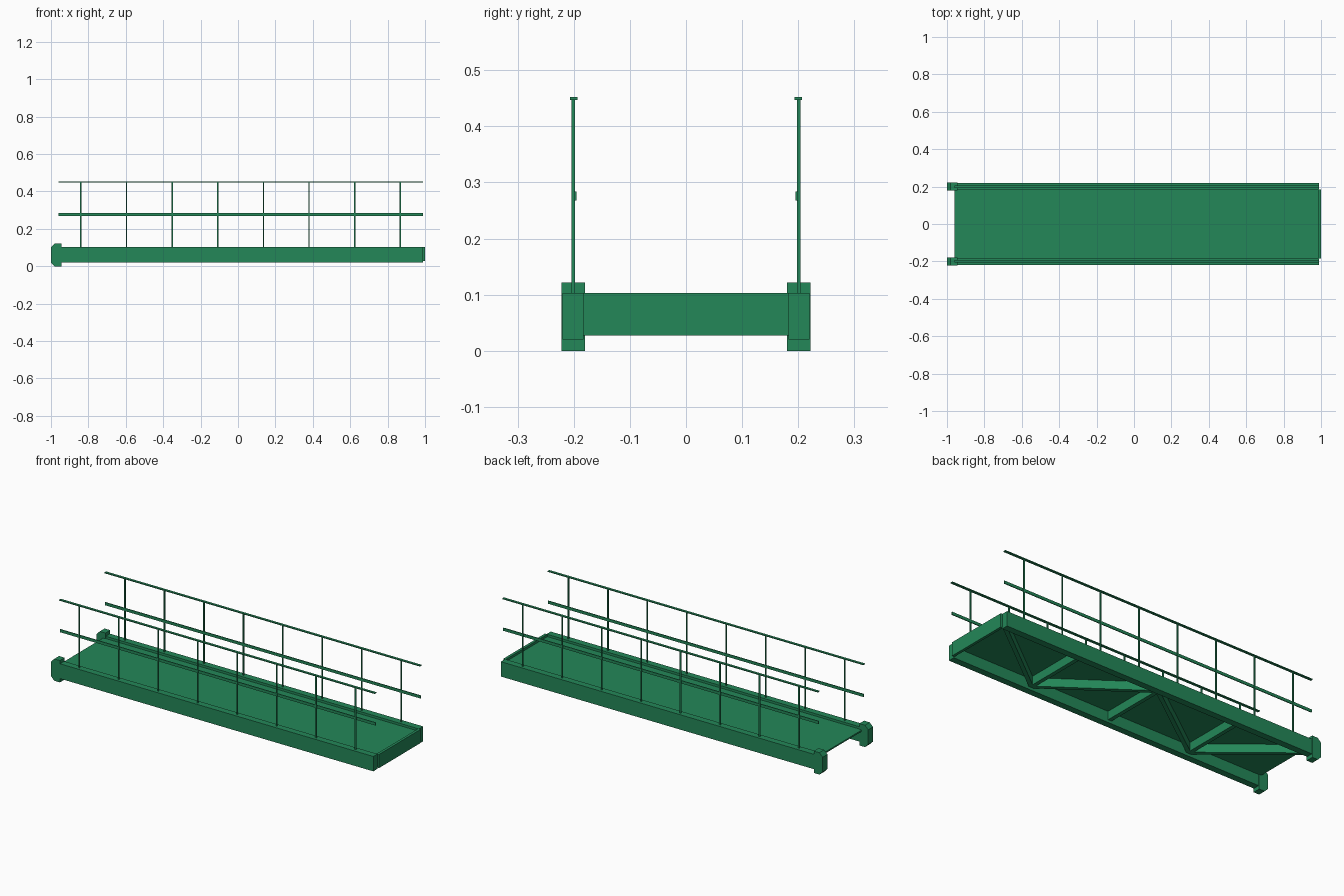
import bpy
import bmesh
import math
from mathutils import Vector

old = bpy.data.objects.get("Cube")
if old:
    bpy.data.objects.remove(old)

# Single painted-steel colour
green = bpy.data.materials.new("green_paint")
green.use_nodes = True
colour = (0.017, 0.245, 0.098, 1)
green.diffuse_color = colour
green.node_tree.nodes["Principled BSDF"].inputs["Base Color"].default_value = colour


def finish(name, bm):
    bmesh.ops.recalc_face_normals(bm, faces=bm.faces)
    mesh = bpy.data.meshes.new(name)
    bm.to_mesh(mesh)
    bm.free()
    mesh.materials.append(green)
    obj = bpy.data.objects.new(name, mesh)
    bpy.context.collection.objects.link(obj)
    return obj


def box(name, x, y, z):
    """Box from (min, max) ranges."""
    bm = bmesh.new()
    bmesh.ops.create_cube(bm, size=1)
    for v in bm.verts:
        v.co = [r[0] if c < 0 else r[1] for c, r in zip(v.co, (x, y, z))]
    return finish(name, bm)


def brace(name, start, end, width=0.022, low=0.035, high=0.085):
    """Upright bar between two plan points."""
    a, b = Vector(start), Vector(end)
    d = b - a
    half = d.length / 2
    obj = box(name, (-half, half), (-width / 2, width / 2), (low, high))
    mid = (a + b) / 2
    obj.location = (mid.x, mid.y, 0)
    obj.rotation_euler.z = math.atan2(d.y, d.x)
    return obj


def end_bracket(name, y0, y1):
    """Cap with chamfered outer corners, extruded across the beam."""
    profile = [(-1, 0.02), (-0.98, 0), (-0.945, 0), (-0.945, 0.122),
               (-0.98, 0.122), (-1, 0.102)]
    bm = bmesh.new()
    face = bm.faces.new([bm.verts.new((x, y0, z)) for x, z in profile])
    ext = bmesh.ops.extrude_face_region(bm, geom=[face])
    verts = [g for g in ext["geom"] if isinstance(g, bmesh.types.BMVert)]
    bmesh.ops.translate(bm, verts=verts, vec=(0, y1 - y0, 0))
    return finish(name, bm)


# Walkway deck and end plate
span = (-0.96, 0.99)
box("deck", span, (-0.184, 0.184), (0.082, 0.09))
box("end_plate", (0.985, 1.0), (-0.184, 0.184), (0.027, 0.103))

# Side beams, brackets and railings, mirrored across the walkway
for side, s in (("left", 1), ("right", -1)):
    def across(a, b):
        return tuple(sorted((a * s, b * s)))

    box(f"{side}_beam", span, across(0.183, 0.22), (0.02, 0.103))
    end_bracket(f"{side}_end_bracket", *across(0.18, 0.222))
    box(f"{side}_handrail", span, across(0.193, 0.207), (0.447, 0.452))
    box(f"{side}_middle_rail", span, across(0.1955, 0.2), (0.268, 0.284))
    for i in range(8):
        x = -0.84 + 0.244 * i
        box(f"{side}_post_{i + 1}", (x - 0.0035, x + 0.0035),
            across(0.198, 0.2045), (0.1, 0.448))

# Cross members and zigzag bracing under the deck
for i, x in enumerate((0.5, 0, -0.5)):
    brace(f"cross_member_{i + 1}", (x, -0.185), (x, 0.185))
nodes = [(0.97, 0.18), (0.5, -0.18), (0, 0.18), (-0.5, -0.18), (-0.94, 0.18)]
for i, (a, b) in enumerate(zip(nodes, nodes[1:])):
    brace(f"diagonal_brace_{i + 1}", a, b)
